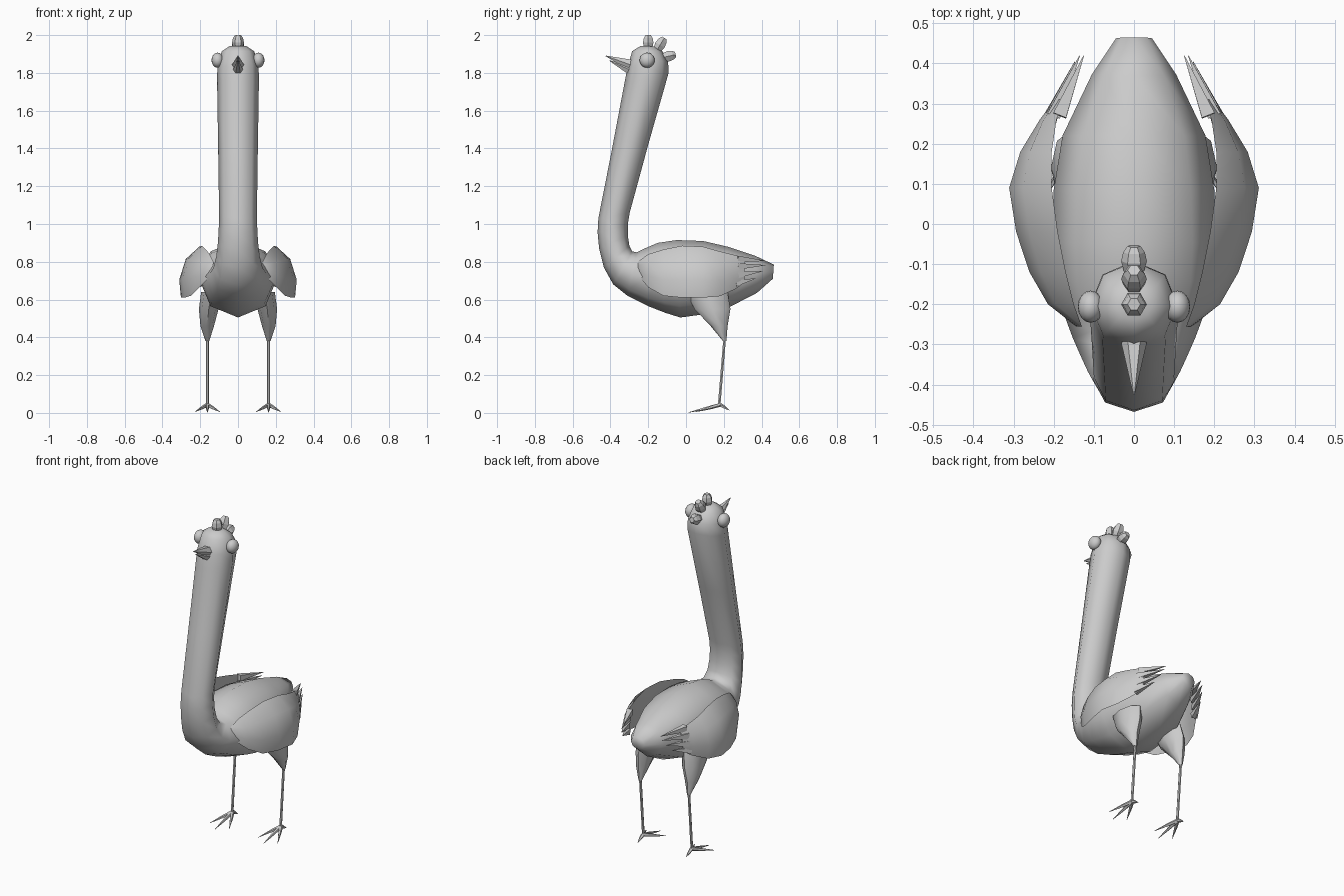
import bpy, bmesh, math
from mathutils import Vector

if "Cube" in bpy.data.objects:
    bpy.data.objects.remove(bpy.data.objects["Cube"])


def add_loft(bm, rings):
    """Skin a list of equal-length point rings and cap both ends."""
    loops = [[bm.verts.new(p) for p in ring] for ring in rings]
    n = len(loops[0])
    for a, b in zip(loops, loops[1:]):
        for i in range(n):
            j = (i + 1) % n
            bm.faces.new((a[i], a[j], b[j], b[i]))
    bm.faces.new(loops[0][::-1])
    bm.faces.new(loops[-1])


def add_taper(bm, stations, sides=6):
    """Round tapered limb through (point, radius) stations."""
    pts = [Vector(p) for p, r in stations]
    d = (pts[-1] - pts[0]).normalized()
    u = d.cross(Vector((1, 0, 0))).normalized()
    v = d.cross(u)
    rings = []
    for p, (_, r) in zip(pts, stations):
        angles = [2 * math.pi * (i + 0.5) / sides for i in range(sides)]
        rings.append([p + r * (u * math.cos(t) + v * math.sin(t)) for t in angles])
    add_loft(bm, rings)


def finish(name, bm, mirror=False, angle=50):
    bmesh.ops.recalc_face_normals(bm, faces=bm.faces)
    me = bpy.data.meshes.new(name)
    bm.to_mesh(me)
    bm.free()
    ob = bpy.data.objects.new(name, me)
    bpy.context.collection.objects.link(ob)
    if angle:
        bpy.ops.object.select_all(action='DESELECT')
        ob.select_set(True)
        bpy.context.view_layer.objects.active = ob
        bpy.ops.object.shade_smooth_by_angle(angle=math.radians(angle))
    if mirror:
        ob.modifiers.new("mirror", 'MIRROR').use_axis[0] = True
    return ob


# Body, neck and head: (upper y, z), (lower y, z), half width, from tail to crown
sections = [
    ((0.465, 0.785), (0.46, 0.71), 0.045),
    ((0.37, 0.83), (0.375, 0.635), 0.105),
    ((0.22, 0.88), (0.22, 0.555), 0.178),
    ((0.09, 0.91), (0.08, 0.52), 0.20),
    ((-0.05, 0.915), (-0.03, 0.505), 0.206),
    ((-0.15, 0.90), (-0.11, 0.53), 0.20),
    ((-0.22, 0.87), (-0.20, 0.565), 0.18),
    ((-0.26, 0.85), (-0.31, 0.62), 0.152),
    ((-0.285, 0.855), (-0.385, 0.68), 0.13),
    ((-0.30, 0.885), (-0.435, 0.77), 0.115),
    ((-0.308, 0.94), (-0.46, 0.87), 0.106),
    ((-0.308, 1.0), (-0.468, 0.955), 0.102),
    ((-0.298, 1.06), (-0.464, 1.03), 0.10),
    ((-0.20, 1.42), (-0.395, 1.38), 0.105),
    ((-0.092, 1.80), (-0.325, 1.75), 0.111),
    ((-0.095, 1.865), (-0.31, 1.83), 0.108),
    ((-0.125, 1.915), (-0.285, 1.915), 0.085),
    ((-0.165, 1.94), (-0.24, 1.943), 0.045),
]
bm = bmesh.new()
rings = []
for top, low, hw in sections:
    p, q = Vector((0, *top)), Vector((0, *low))
    c, a = (p + q) / 2, (p - q) / 2
    rings.append([c + a * math.cos(k * math.pi / 4)
                  + Vector((hw * math.sin(k * math.pi / 4), 0, 0)) for k in range(8)])
add_loft(bm, rings)
finish("body_neck_head", bm, angle=70)

# Eyes
bm = bmesh.new()
bmesh.ops.create_uvsphere(bm, u_segments=16, v_segments=10, radius=0.04)
bmesh.ops.scale(bm, vec=(0.8, 1, 1), verts=bm.verts)
bmesh.ops.translate(bm, vec=(0.108, -0.206, 1.867), verts=bm.verts)
finish("eyes", bm, mirror=True)

# Beak, slightly open
bm = bmesh.new()
add_taper(bm, [((0, -0.27, 1.835), 0.034), ((0, -0.30, 1.845), 0.031), ((0, -0.425, 1.89), 0.002)])
add_taper(bm, [((0, -0.27, 1.81), 0.03), ((0, -0.31, 1.822), 0.025), ((0, -0.405, 1.865), 0.002)])
finish("beak", bm)

# Crest: three faceted knobs
for i, (a, b) in enumerate([((-0.2, 1.92), (-0.2, 2.0)),
                            ((-0.16, 1.91), (-0.115, 1.985)),
                            ((-0.13, 1.88), (-0.055, 1.897))]):
    a, b = Vector((0, *a)), Vector((0, *b))
    bm = bmesh.new()
    add_taper(bm, [(a, 0.022), (a.lerp(b, 0.5), 0.032),
                   (a.lerp(b, 0.8), 0.027), (b, 0.016)])
    finish(f"crest_knob_{i + 1}", bm, angle=0)

# Wings: y, top (x, z), bottom (x, z), thickness
wing = [
    (-0.255, (0.13, 0.80), (0.14, 0.73), 0.008),
    (-0.20, (0.15, 0.84), (0.205, 0.665), 0.03),
    (-0.12, (0.17, 0.865), (0.25, 0.62), 0.04),
    (-0.02, (0.19, 0.885), (0.283, 0.61), 0.045),
    (0.09, (0.205, 0.88), (0.302, 0.61), 0.045),
    (0.18, (0.205, 0.855), (0.272, 0.618), 0.036),
    (0.26, (0.193, 0.835), (0.222, 0.655), 0.024),
    (0.31, (0.175, 0.82), (0.195, 0.69), 0.01),
]
bm = bmesh.new()
rings = []
for y, t, b, th in wing:
    top, bot = Vector((t[0], y, t[1])), Vector((b[0], y, b[1]))
    out = Vector((top.z - bot.z, 0, bot.x - top.x)).normalized()
    rings.append([top, top.lerp(bot, 0.3) + out * th, top.lerp(bot, 0.7) + out * th * 0.9,
                  bot, top.lerp(bot, 0.7) - out * th * 0.15, top.lerp(bot, 0.3) - out * th * 0.15])
add_loft(bm, rings)
# Feather tips
for base, tip in [((0.185, 0.27, 0.815), (0.125, 0.42, 0.805)),
                  ((0.20, 0.27, 0.775), (0.135, 0.42, 0.782)),
                  ((0.205, 0.27, 0.73), (0.147, 0.405, 0.75)),
                  ((0.21, 0.26, 0.685), (0.165, 0.37, 0.712))]:
    add_taper(bm, [(base, 0.024), (tip, 0.001)], 4)
finish("wings", bm, mirror=True)

# Thighs: centre, x radius, y radius
bm = bmesh.new()
rings = []
for c, rx, ry in [((0.14, 0.11, 0.64), 0.055, 0.11), ((0.155, 0.14, 0.55), 0.052, 0.095),
                  ((0.163, 0.175, 0.46), 0.036, 0.045), ((0.162, 0.205, 0.38), 0.01, 0.009)]:
    rings.append([Vector(c) + Vector((rx * math.cos(k * math.pi / 4),
                                      ry * math.sin(k * math.pi / 4), 0)) for k in range(8)])
add_loft(bm, rings)
finish("thighs", bm, mirror=True)

# Shins
bm = bmesh.new()
add_taper(bm, [((0.162, 0.205, 0.40), 0.008), ((0.162, 0.175, 0.035), 0.008)])
finish("shins", bm, mirror=True)

# Feet: three toes forward, one back
bm = bmesh.new()
for tip in [(0.162, 0.012, 0.002), (0.097, 0.055, 0.006), (0.227, 0.055, 0.006), (0.162, 0.23, 0.014)]:
    ankle = Vector((0.162, 0.18, 0.043))
    tip = Vector(tip)
    add_taper(bm, [(ankle, 0.011), (ankle.lerp(tip, 0.4), 0.009), (tip, 0.001)], 5)
finish("feet", bm, mirror=True)
